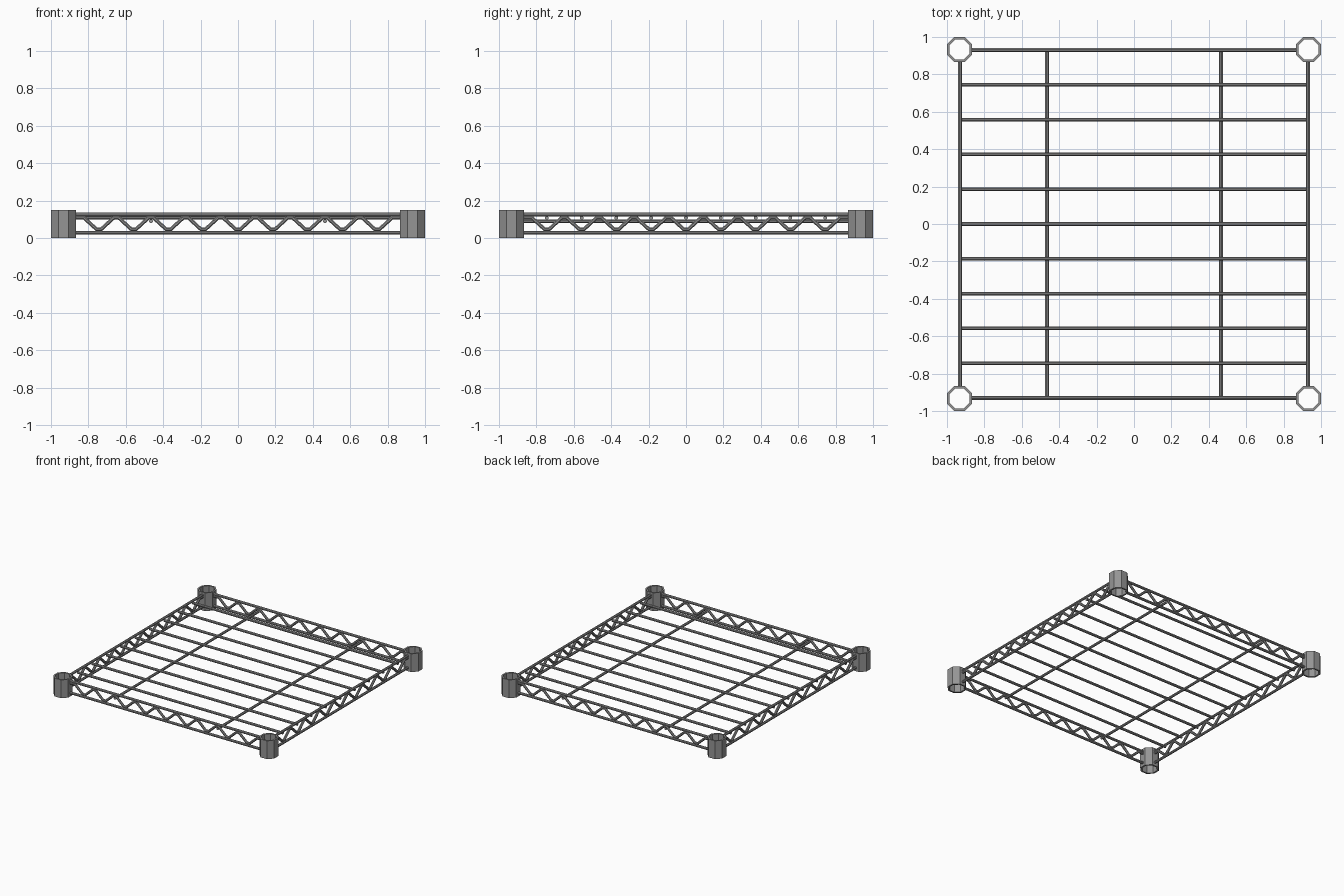
import bpy
import bmesh
from math import pi, cos
from mathutils import Matrix, Vector

cube = bpy.data.objects.get("Cube")
if cube:
    bpy.data.objects.remove(cube)

metal = bpy.data.materials.new("grey_metal")
metal.use_nodes = True
metal.diffuse_color = (0.3, 0.3, 0.3, 1)
metal.node_tree.nodes["Principled BSDF"].inputs["Base Color"].default_value = (0.3, 0.3, 0.3, 1)

EDGE = 0.93       # distance of the frame from the centre
PITCH = 0.186     # spacing of slats and of the truss waves
ROD = 0.0097      # rod radius
SOCKET = 0.067    # half width of a corner socket
SIDES = 8


def finish(name, bm):
    bmesh.ops.recalc_face_normals(bm, faces=bm.faces)
    mesh = bpy.data.meshes.new(name)
    bm.to_mesh(mesh)
    bm.free()
    mesh.materials.append(metal)
    obj = bpy.data.objects.new(name, mesh)
    bpy.context.collection.objects.link(obj)
    return obj


def sweep(name, points, turn=0):
    """Rod through points lying in an upright plane, mitred at each bend."""
    bm = bmesh.new()
    pts = [Vector(p) for p in points]
    dirs = [(b - a).normalized() for a, b in zip(pts, pts[1:])]
    flat = all(abs(d.z) < 0.001 for d in dirs)
    side = Vector((0, 0, 1)).cross(dirs[0]).normalized()
    rings = []
    for i, p in enumerate(pts):
        before, after = dirs[max(i - 1, 0)], dirs[min(i, len(dirs) - 1)]
        along = (before + after).normalized()
        up = Vector((0, 0, 1)) if flat else along.cross(side).normalized()
        up = up / max(along.dot(after), 0.5)
        ring = []
        for k in range(SIDES):
            q = Matrix.Rotation((k + 0.5) * 2 * pi / SIDES, 2) @ Vector((ROD / cos(pi / SIDES), 0))
            ring.append(bm.verts.new(p + side * q.x + up * q.y))
        rings.append(ring)
    for a, b in zip(rings, rings[1:]):
        for k in range(SIDES):
            n = (k + 1) % SIDES
            bm.faces.new((a[k], a[n], b[n], b[k]))
    bm.faces.new(rings[0])
    bm.faces.new(rings[-1])
    obj = finish(name, bm)
    obj.rotation_euler.z = turn
    return obj


# Hollow octagonal corner sockets
def socket(name, x, y):
    bm = bmesh.new()
    loops = []
    for half, z in ((SOCKET, 0), (SOCKET, 0.149), (SOCKET - 0.013, 0.149), (SOCKET - 0.013, 0)):
        spoke = Vector((half / cos(pi / 8), 0))
        ring = [Matrix.Rotation((k + 0.5) * pi / 4, 2) @ spoke for k in range(8)]
        loops.append([bm.verts.new((x + q.x, y + q.y, z)) for q in ring])
    for a, b in zip(loops, loops[1:] + loops[:1]):
        for k in range(8):
            n = (k + 1) % 8
            bm.faces.new((a[k], a[n], b[n], b[k]))
    finish(name, bm)


for yname, ys in (("front", -1), ("back", 1)):
    for xname, xs in (("right", -1), ("left", 1)):
        socket(f"{yname}_{xname}_socket", xs * (1 - SOCKET), ys * (1 - SOCKET))

# Wavy truss path with short flats at each bend
low, high, bend = 0.046, 0.109, 0.012
reach = EDGE - SOCKET + 0.005
wave = [(-reach, -EDGE, high)]
for i in range(19):
    x = (i - 9) * PITCH / 2
    z = high if i % 2 == 0 else low
    wave += [(x - bend, -EDGE, z), (x + bend, -EDGE, z)]
wave.append((reach, -EDGE, high))
wave = [p for p in wave if abs(p[0]) <= reach]

# Four frame sides, each with two rails and a truss
for i, where in enumerate(("front", "left", "back", "right")):
    turn = i * pi / 2
    for level, z in (("top", 0.125), ("bottom", 0.028)):
        sweep(f"{where}_{level}_rail", [(-reach, -EDGE, z), (reach, -EDGE, z)], turn)
    sweep(f"{where}_truss", wave, turn)

# Shelf slats running side to side
for i in range(-4, 5):
    sweep(f"slat_{i + 5}", [(-EDGE, i * PITCH, 0.107), (EDGE, i * PITCH, 0.107)])

# Two support bars beneath the slats
for name, x in (("right_support_bar", -0.465), ("left_support_bar", 0.465)):
    sweep(name, [(x, -EDGE, 0.089), (x, EDGE, 0.089)])
